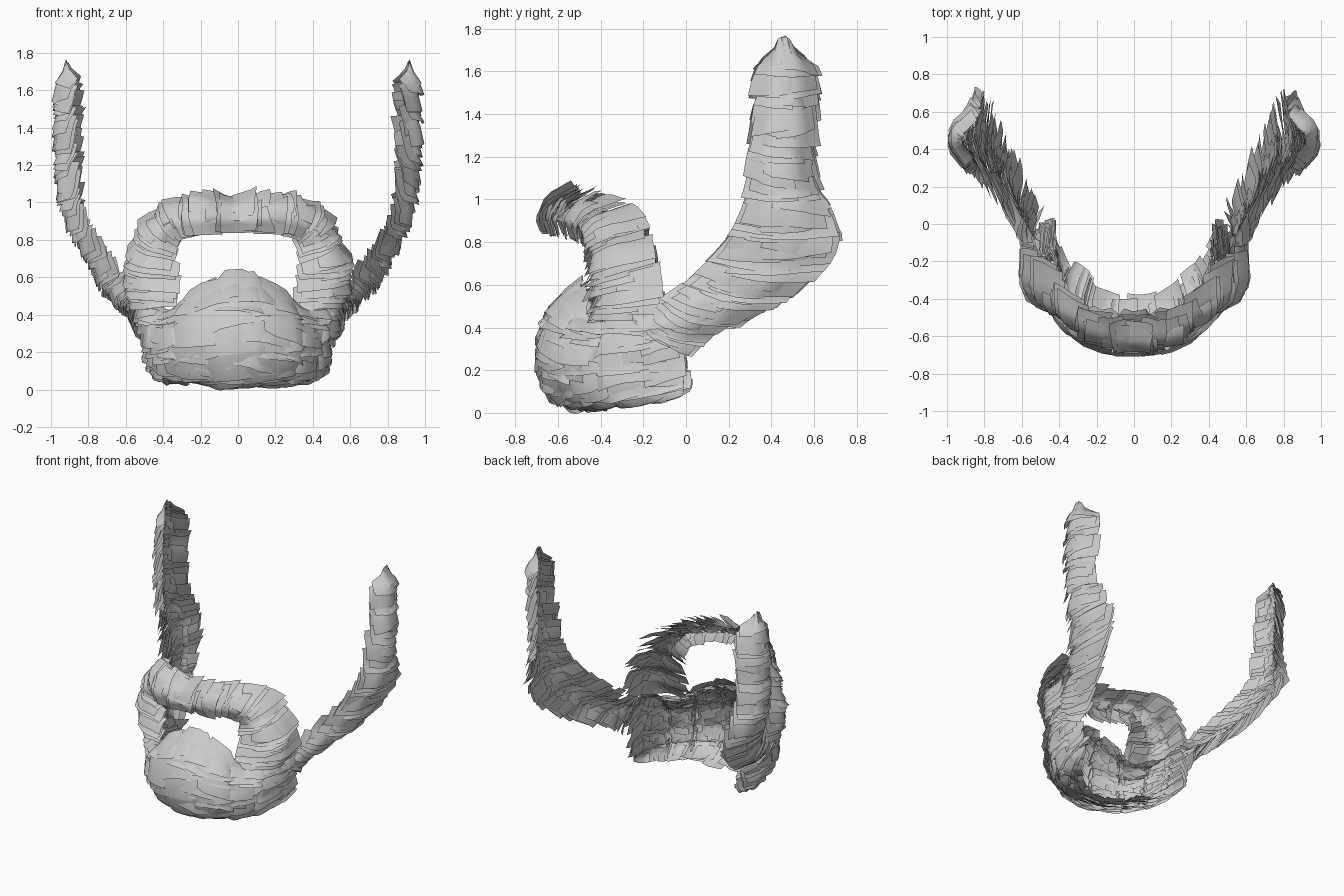
import bpy, bmesh, math, random
from mathutils import Vector

random.seed(4)
old = bpy.data.objects.get("Cube")
if old:
    bpy.data.objects.remove(old, do_unlink=True)

hair = bpy.data.materials.new("hair_grey")
hair.use_nodes = True
hair.diffuse_color = (0.6, 0.6, 0.6, 1)
hair.node_tree.nodes["Principled BSDF"].inputs["Base Color"].default_value = (0.6, 0.6, 0.6, 1)


def spline(pts, t):
    """Smooth curve through pts for t in 0..1, running on straight past the ends."""
    n = len(pts) - 1
    x = t * n
    if x < 0:
        return pts[0] + (pts[1] - pts[0]) * x
    if x > n:
        return pts[n] + (pts[n] - pts[n - 1]) * (x - n)
    i = min(int(x), n - 1)
    f = x - i
    a, b = pts[i], pts[i + 1]
    before = pts[i - 1] if i else a * 2 - b
    after = pts[i + 2] if i + 2 <= n else b * 2 - a
    return b * f + a * (1 - f) + ((b - before) * (1 - f) - (after - a) * f) * f * (1 - f) / 2


def surface(grid, u, v):
    return spline([spline(row, u) for row in grid], v)


def shifted(grid, u, v, offset):
    """Point on the guide surface moved outward by offset."""
    p = surface(grid, u, v)
    e = 0.01
    n = (surface(grid, u + e, v) - p).cross(surface(grid, u, v + e) - p).normalized()
    if n.dot(p - Vector((0, -0.1, 0.55))) < 0:
        n.negate()
    return p + n * offset


def card(bm, grid, u, v, half, length, peak, depth):
    """One lock: a thin sheet, root tucked in, tip lifted, with a peaked root."""
    rows = []
    skew = random.uniform(-0.12, 0.12) * length
    tip = random.uniform(0.0, 0.03)
    for j in range(4):
        k = j / 3
        row = []
        for i in range(5):
            s = i / 2 - 1
            vv = v + length * k - peak * (1 - abs(s)) * (1 - k) + skew * s
            lift = -depth * (1 - k) + tip * k - 0.012 * s * s
            row.append(bm.verts.new(shifted(grid, u + half * s, vv, lift)))
        rows.append(row)
    for a, b in zip(rows, rows[1:]):
        for i in range(4):
            bm.faces.new((a[i], a[i + 1], b[i + 1], b[i]))


def hair_part(name, grid, rows, cols, half, length, peak=0.02, depth=0.04, first=0.0, last=1.0):
    """Cover a guide surface with staggered rows of overlapping locks."""
    bm = bmesh.new()
    for r in range(rows):
        for c in range(cols):
            u = (c + 0.5) / cols + random.uniform(-0.3, 0.3) / cols
            u = min(max(u, half), 1 - half)
            v = first + (last - length - first) * (r + random.uniform(-0.3, 0.3)) / (rows - 1)
            card(bm, grid, u, max(v, first + peak), half * random.uniform(0.85, 1.15),
                 length * random.uniform(0.85, 1.1), peak, depth)
    mesh = bpy.data.meshes.new(name)
    bm.to_mesh(mesh)
    bm.free()
    mesh.materials.append(hair)
    obj = bpy.data.objects.new(name, mesh)
    bpy.context.collection.objects.link(obj)
    bpy.ops.object.select_all(action="DESELECT")
    obj.select_set(True)
    bpy.context.view_layer.objects.active = obj
    bpy.ops.object.shade_smooth_by_angle(angle=math.radians(40))


def guide(rows, side=1):
    return [[Vector((x * side, y, z)) for x, y, z in row] for row in rows]


# Sideburn guide: front edge, middle, back edge, from the ear down to the jaw
SIDEBURN = [
    [(.91, .34, 1.70), (.97, .46, 1.78), (.88, .59, 1.70)],
    [(.91, .31, 1.56), (.98, .47, 1.57), (.87, .63, 1.58)],
    [(.90, .29, 1.35), (.98, .46, 1.35), (.87, .62, 1.37)],
    [(.89, .28, 1.12), (.97, .45, 1.10), (.87, .62, 1.12)],
    [(.86, .26, .93), (.93, .45, .91), (.87, .69, .92)],
    [(.78, .18, .79), (.85, .40, .76), (.83, .70, .76)],
    [(.67, .04, .65), (.76, .28, .60), (.76, .56, .60)],
    [(.60, -.07, .56), (.67, .10, .49), (.66, .36, .46)],
    [(.56, -.18, .49), (.58, -.08, .40), (.55, .14, .37)],
    [(.55, -.25, .40), (.54, -.10, .32), (.51, .03, .28)],
]

# Moustache guide: lower edge, middle, upper edge, from the lip centre outward
MOUSTACHE = [
    [(0, -.69, .83), (0, -.69, .96), (0, -.55, 1.07)],
    [(.2, -.64, .83), (.2, -.64, .96), (.2, -.51, 1.07)],
    [(.32, -.54, .81), (.36, -.53, .94), (.36, -.37, 1.04)],
    [(.33, -.47, .76), (.46, -.45, .85), (.49, -.22, .94)],
    [(.34, -.47, .65), (.55, -.40, .70), (.58, -.16, .78)],
    [(.33, -.47, .55), (.57, -.38, .57), (.60, -.13, .62)],
    [(.30, -.48, .42), (.52, -.39, .42), (.58, -.10, .43)],
]

# Jaw guide: columns from the chin centre to the jaw corner, lip to underside
JAW = [
    [(0, -.49, .67), (0, -.62, .53), (0, -.70, .33), (0, -.67, .12), (0, -.54, .02), (0, -.41, .03)],
    [(.20, -.47, .59), (.22, -.59, .48), (.25, -.64, .3), (.23, -.6, .11), (.2, -.48, .03), (.17, -.34, .05)],
    [(.36, -.43, .48), (.40, -.48, .4), (.42, -.51, .28), (.38, -.47, .1), (.33, -.38, .04), (.28, -.25, .06)],
    [(.54, -.3, .5), (.54, -.32, .42), (.51, -.3, .28), (.47, -.28, .13), (.42, -.24, .06), (.36, -.17, .06)],
    [(.57, -.1, .48), (.55, -.06, .4), (.52, -.01, .29), (.49, .01, .17), (.47, .01, .1), (.44, -.01, .08)],
]

for side, label in ((1, "left"), (-1, "right")):
    hair_part(label + "_sideburn", guide(SIDEBURN, side), 36, 3, 0.3, 0.085, 0.012, 0.045)
    hair_part(label + "_moustache", guide(MOUSTACHE, side), 20, 3, 0.28, 0.13, 0.02, 0.05, first=-0.07)

# Full jaw: mirrored columns, turned so that rows run from lip to underside
columns = guide(JAW[:0:-1], -1) + guide(JAW)
jaw_grid = [list(row) for row in zip(*columns)]
hair_part("jaw_beard", jaw_grid, 13, 16, 0.05, 0.2, 0.04, 0.05)

# Broad locks laid over the front of the chin
chin_grid = [[p + Vector((0, -0.01, 0)) for p in row[2:7]] for row in jaw_grid]
hair_part("chin_locks", chin_grid, 3, 6, 0.16, 0.4, 0.03, 0.02, last=0.75)
